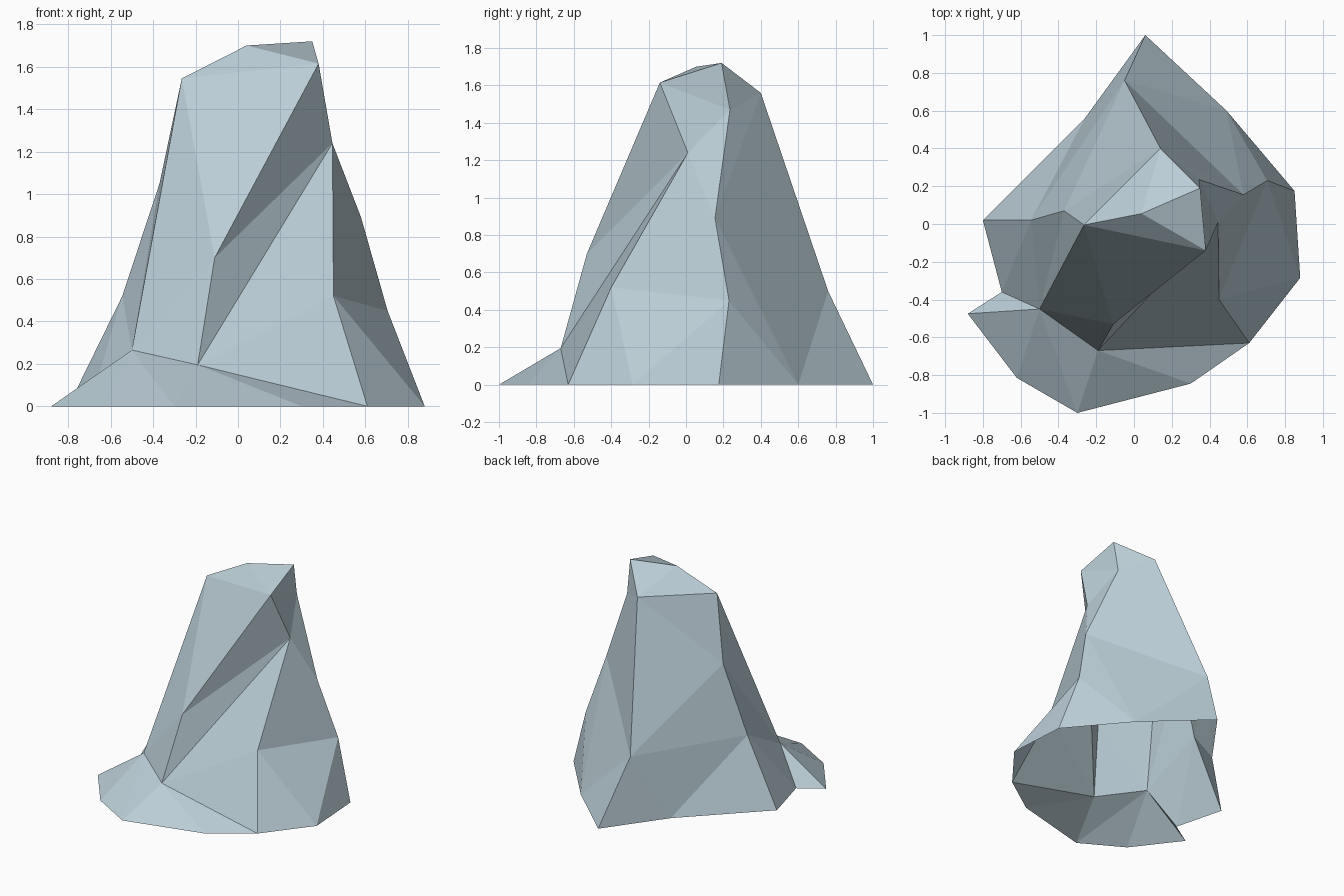
import bpy, bmesh

if "Cube" in bpy.data.objects:
    bpy.data.objects.remove(bpy.data.objects["Cube"])

stone = bpy.data.materials.new("pale_blue_grey_stone")
stone.diffuse_color = (0.49, 0.61, 0.67, 1)
stone.use_nodes = True
stone.node_tree.nodes["Principled BSDF"].inputs["Base Color"].default_value = stone.diffuse_color

bm = bmesh.new()


def path(*points):
    return [bm.verts.new(p) for p in points]


def strip(left, right, steps):
    """Stitch two paths with triangles; each step climbs the left or right one."""
    i = j = 0
    for s in steps:
        if s == "l":
            bm.faces.new((left[i], right[j], left[i + 1]))
            i += 1
        else:
            bm.faces.new((left[i], right[j], right[j + 1]))
            j += 1


def fan(apex, rim_part):
    strip([apex], rim_part, "r" * (len(rim_part) - 1))


# ground outline, counter-clockwise from the front right (underside is open)
rim = path(*[(x, y, 0) for x, y in (
    (.61, -.63), (.88, -.285), (.85, .175), (.49, .6), (.06, 1), (-.26, .56),
    (-.8, .02), (-.7, -.36), (-.88, -.475), (-.62, -.815), (-.3, -1), (.3, -.845))])

# ridges climbing from the ground to the summit
east_front = path((.45, -.4, .52), (.445, .01, 1.24), (.38, -.14, 1.615))
east_back = path((.705, .23, .45), (.58, .155, .89), (.345, .235, 1.47), (.35, .19, 1.72))
north = path((-.05, .76, .5), (.14, .4, 1.56))
west = path((-.545, .02, .52), (-.37, .07, 1.05), (-.265, -.005, 1.545), (.04, .055, 1.70))
shoulder = path((-.5, -.45, .265))
south = path((-.19, -.67, .195), (-.11, -.53, .70))
brow, summit = east_front[-1:], east_back[-1:]

# rock walls and crown between neighbouring ridges
strip(rim[0:1] + east_front, rim[1:2] + east_back, "lrrlrlr")
strip(rim[2:3] + east_back, rim[3:4] + north, "llrrll")
strip(rim[4:5] + north + summit, rim[5:6] + west, "lrrlrrl")
strip(rim[6:7] + west[:3], rim[7:8] + shoulder, "lrll")
strip(shoulder + west[2:], rim[10:11] + south + brow + summit, "rrlrlr")
strip(south + brow, rim[0:1] + east_front, "rrlr")

# sloping foot and wide base faces
fan(east_back[0], rim[1:3])
fan(north[0], rim[3:5])
fan(west[0], rim[5:7])
fan(shoulder[0], rim[7:11])
fan(south[0], rim[10:12] + rim[0:1])

mesh = bpy.data.meshes.new("rock")
bm.to_mesh(mesh)
bm.free()
mesh.materials.append(stone)
rock = bpy.data.objects.new("rock", mesh)
bpy.context.collection.objects.link(rock)
